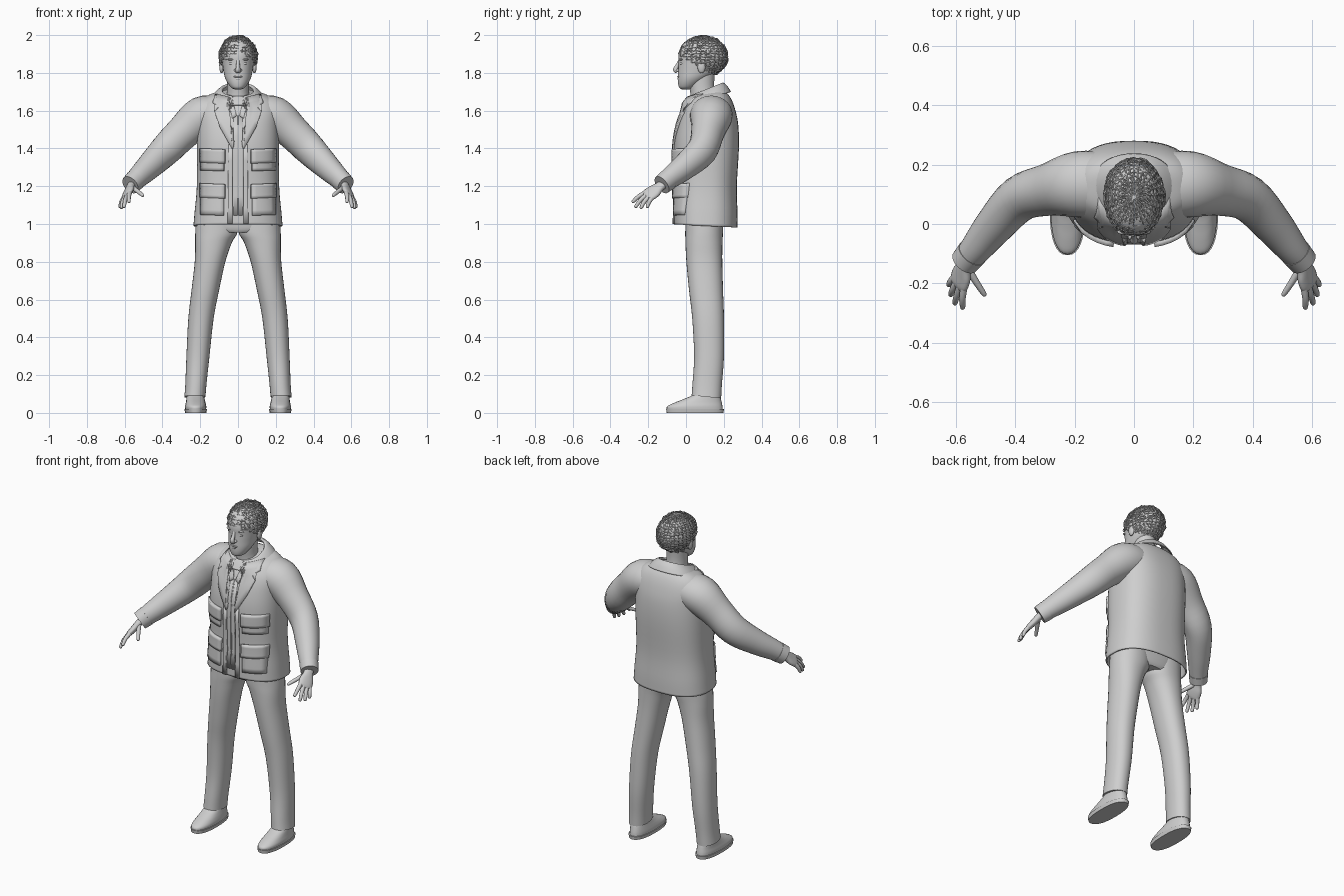
import bpy, bmesh, math, random
from mathutils import Vector
from mathutils.bvhtree import BVHTree

if "Cube" in bpy.data.objects:
    bpy.data.objects.remove(bpy.data.objects["Cube"])

random.seed(4)
GREY = bpy.data.materials.new("light_grey")
GREY.diffuse_color = (0.62, 0.62, 0.62, 1)
GREY.use_nodes = True
GREY.node_tree.nodes["Principled BSDF"].inputs["Base Color"].default_value = GREY.diffuse_color


def finish(name, bm, mirror=False, solid=0, angle=40):
    me = bpy.data.meshes.new(name)
    bm.to_mesh(me)
    bm.free()
    ob = bpy.data.objects.new(name, me)
    bpy.context.collection.objects.link(ob)
    me.materials.append(GREY)
    me.shade_smooth()
    me.set_sharp_from_angle(angle=math.radians(angle))
    if solid:
        m = ob.modifiers.new("thickness", 'SOLIDIFY')
        m.thickness, m.offset = solid, -1
    if mirror:
        ob.modifiers.new("mirror", 'MIRROR').use_mirror_merge = False
    return ob


def spline(rows, n):
    """Catmull-Rom interpolation of section rows."""
    out = []
    for i in range(len(rows) - 1):
        a, b, c, d = (rows[max(0, min(len(rows) - 1, i + k))] for k in (-1, 0, 1, 2))
        for s in range(n):
            t = s / n
            out.append([0.5 * (2 * q + (r - p) * t + (2 * p - 5 * q + 4 * r - w) * t * t
                               + (3 * q - p - 3 * r + w) * t ** 3)
                        for p, q, r, w in zip(a, b, c, d)])
    return out + [list(rows[-1])]


def skin(rings, caps):
    bm = bmesh.new()
    vs = [[bm.verts.new(p) for p in r] for r in rings]
    n = len(vs[0])
    for a, b in zip(vs, vs[1:]):
        for i in range(n):
            bm.faces.new((a[i], a[(i + 1) % n], b[(i + 1) % n], b[i]))
    if caps[0]:
        bm.faces.new(vs[0][::-1])
    if caps[1]:
        bm.faces.new(vs[-1])
    bmesh.ops.recalc_face_normals(bm, faces=bm.faces[:])
    return bm


def oval(n, e):
    for i in range(n):
        c, s = math.cos(2 * math.pi * i / n), math.sin(2 * math.pi * i / n)
        yield math.copysign(abs(c) ** (2 / e), c), math.copysign(abs(s) ** (2 / e), s)


def stack(rows, n=32, e=2.0, steps=4, caps=(True, True)):
    """Upright loft; rows are z, cx, cy, rx, ry, tilt."""
    return skin([[(cx + a * rx, cy + b * ry, z + tilt * b * ry) for a, b in oval(n, e)]
                 for z, cx, cy, rx, ry, tilt in spline(rows, steps)], caps)


def tube(rows, hint=(0, 0, 1), n=20, e=2.0, steps=4):
    """Loft along a path; rows are x, y, z, ru, rv."""
    rows = spline(rows, steps)
    pts = [Vector(r[:3]) for r in rows]
    rings = []
    for i, r in enumerate(rows):
        t = (pts[min(i + 1, len(pts) - 1)] - pts[max(i - 1, 0)]).normalized()
        u = Vector(hint)
        u = (u - t * u.dot(t)).normalized()
        v = t.cross(u)
        rings.append([pts[i] + u * a * r[3] + v * b * r[4] for a, b in oval(n, e)])
    return skin(rings, (True, True))


def ball(name, loc, rad, mirror=False, seg=16):
    bm = bmesh.new()
    bmesh.ops.create_uvsphere(bm, u_segments=seg, v_segments=seg // 2 + 2, radius=1)
    for v in bm.verts:
        v.co = Vector(loc) + Vector(c * r for c, r in zip(v.co, rad))
    return finish(name, bm, mirror)


# Jacket body and collar
torso = stack([(.99, 0, .105, .236, .168, -.05), (1.06, 0, .105, .230, .168, -.03),
               (1.2, 0, .105, .218, .164, 0), (1.4, 0, .108, .218, .172, 0),
               (1.52, 0, .115, .216, .162, 0), (1.6, 0, .122, .215, .14, 0),
               (1.655, 0, .127, .19, .113, .05), (1.685, 0, .122, .145, .09, .15),
               (1.70, 0, .115, .07, .065, .25)], n=56, e=2.5, caps=(False, True))
collar = stack([(1.665, 0, .108, .148, .13, .27), (1.695, 0, .108, .118, .11, .33),
                (1.713, 0, .105, .09, .09, .4), (1.703, 0, .105, .08, .083, .4)],
               n=40, e=2.2, caps=(False, False))
SURF = [BVHTree.FromBMesh(torso), BVHTree.FromBMesh(collar)]
finish("jacket_body", torso, solid=.008)
finish("jacket_collar", collar, solid=.006)


def plate(name, outline, off, mirror=True):
    """Cloth panel laid on the jacket front; outline is x, z points."""
    bm = bmesh.new()
    bm.faces.new([bm.verts.new((x, -1, z)) for x, z in outline])
    bmesh.ops.triangulate(bm, faces=bm.faces[:])
    bmesh.ops.subdivide_edges(bm, edges=bm.edges[:], cuts=4, use_grid_fill=True)
    for v in bm.verts:
        hits = [t.ray_cast(v.co, Vector((0, 1, 0)))[0] for t in SURF]
        ys = [h.y for h in hits if h]
        v.co.y = (min(ys) if ys else SURF[0].find_nearest((v.co.x, .05, v.co.z))[0].y) - off
    bm.normal_update()
    for f in bm.faces:
        if f.normal.y > 0:
            f.normal_flip()
    return finish(name, bm, mirror, solid=off + .004, angle=50)


def rect(x0, x1, z0, z1, slope=0):
    return [(x0, z0), (x1, z0 + slope), (x1, z1 + slope), (x0, z1)]


# Lapels, placket edges, shirt front and pockets
plate("lapel", [(.05, 1.675), (.12, 1.69), (.135, 1.645), (.10, 1.62), (.125, 1.595),
                (.095, 1.51), (.03, 1.395), (.035, 1.5), (.05, 1.6)], .011)
plate("jacket_front_edge", [(.03, 1.0), (.055, 1.0), (.05, 1.42), (.03, 1.42)], .008)
plate("shirt_collar", [(.008, 1.575), (.03, 1.56), (.052, 1.66), (.048, 1.70), (.03, 1.66)], .008)
plate("shirt_front", [(.003, 1.045), (.025, 1.045), (.024, 1.56), (.003, 1.575)], .005)
for label, top in (("upper", 1.395), ("lower", 1.21)):
    low = top - (.115 if label == "upper" else .165)
    plate(label + "_pocket", rect(.075, .20, low, top - .03, .004), .011)
    plate(label + "_pocket_flap", rect(.07, .205, top - .075, top, .006), .018)

# Sleeves and cuffs
finish("sleeve", tube([(.09, .13, 1.585, .09, .11), (.19, .133, 1.568, .108, .112),
                       (.29, .115, 1.485, .092, .088), (.385, .085, 1.39, .085, .078),
                       (.47, -.005, 1.305, .07, .066), (.53, -.08, 1.247, .058, .054),
                       (.562, -.118, 1.215, .05, .046)], n=28), True)
finish("cuff", tube([(.545, -.098, 1.232, .057, .053), (.57, -.128, 1.207, .053, .049)], n=28), True)

# Hands
SPREAD = (-.5, -.78, .37)
finish("palm", tube([(.555, -.105, 1.222, .026, .022), (.57, -.14, 1.197, .028, .019),
                     (.58, -.17, 1.173, .041, .018), (.59, -.2, 1.152, .041, .015),
                     (.594, -.212, 1.143, .03, .008)], SPREAD, e=2.3), True)
fingers = {"index_finger": [(.573, -.215, 1.166), (.578, -.252, 1.145), (.577, -.281, 1.118)],
           "middle_finger": [(.585, -.206, 1.156), (.597, -.242, 1.125), (.603, -.266, 1.092)],
           "ring_finger": [(.595, -.192, 1.149), (.611, -.222, 1.116), (.617, -.238, 1.086)],
           "little_finger": [(.602, -.175, 1.145), (.618, -.195, 1.117), (.624, -.205, 1.09)],
           "thumb": [(.558, -.152, 1.193), (.53, -.198, 1.172), (.505, -.236, 1.152)]}
for name, (a, b, c) in fingers.items():
    tip = tuple(q + (q - p) * .16 for p, q in zip(b, c))
    finish(name, tube([a + (.0125, .0125), b + (.011, .011), c + (.0085, .0085), tip + (.003, .003)],
                      SPREAD, n=12), True)

# Trousers
finish("trouser_hips", stack([(.955, 0, .095, .12, .085, 0), (.985, 0, .096, .2, .097, 0),
                              (1.1, 0, .1, .205, .11, 0)], e=2.4))
finish("trouser_leg", stack([(1.06, .112, .098, .108, .1, 0), (.96, .114, .096, .112, .1, 0),
                             (.9, .13, .095, .097, .098, 0), (.8, .148, .097, .081, .095, 0),
                             (.65, .173, .106, .073, .09, 0), (.5, .196, .117, .067, .084, 0),
                             (.3, .212, .122, .061, .079, 0), (.15, .223, .112, .056, .078, 0),
                             (.085, .228, .108, .056, .078, -.1)], e=2.2), True)

# Shoes
finish("shoe_upper", stack([(.015, .224, .047, .055, .148, 0), (.035, .224, .047, .056, .146, 0),
                            (.055, .224, .065, .052, .124, 0), (.075, .225, .088, .048, .096, 0),
                            (.1, .226, .108, .045, .068, 0), (.15, .226, .112, .043, .06, 0)],
                           e=2.3), True)
finish("shoe_sole", stack([(0, .224, .048, .056, .15, 0), (.02, .224, .048, .06, .153, 0)],
                          e=2.4, steps=1), True)

# Neck and head
finish("neck", stack([(1.6, 0, .1, .075, .075, 0), (1.68, 0, .09, .06, .066, 0),
                      (1.74, 0, .083, .057, .066, 0), (1.82, 0, .085, .06, .07, 0)]))
finish("head", stack([(1.713, 0, 0, .018, .022, 0), (1.722, 0, .004, .036, .04, 0),
                      (1.745, 0, .018, .054, .06, 0), (1.775, 0, .04, .069, .083, 0),
                      (1.81, 0, .062, .077, .104, 0), (1.85, 0, .072, .083, .112, 0),
                      (1.9, 0, .083, .088, .122, 0), (1.95, 0, .088, .077, .105, 0),
                      (1.978, 0, .088, .045, .06, 0), (1.985, 0, .088, .008, .01, 0)], e=2.1))
finish("nose", tube([(0, -.034, 1.87, .005, .008), (0, -.046, 1.84, .009, .01),
                     (0, -.055, 1.818, .014, .013), (0, -.046, 1.806, .01, .015)],
                    (0, 1, 0), n=12), angle=60)
ball("nostril", (.012, -.042, 1.813), (.009, .011, .008), True)
ball("upper_lip", (0, -.036, 1.78), (.025, .011, .006))
ball("lower_lip", (0, -.034, 1.769), (.021, .011, .007))
ball("eye", (.033, -.021, 1.849), (.015, .012, .008), True)
ball("brow", (.035, -.026, 1.871), (.022, .01, .006), True)
ball("ear", (.087, .082, 1.832), (.012, .021, .034), True)


# Hair: solid cap below a tangled lattice of curls
def hair(name, rad, seg, rings, jitter):
    bm = bmesh.new()
    bmesh.ops.create_uvsphere(bm, u_segments=seg, v_segments=rings, radius=1)
    for v in bm.verts:
        k = 1 + random.uniform(-jitter, jitter)
        v.co = Vector((v.co.x * rad[0] * k, .09 + v.co.y * rad[1] * k, 1.885 + v.co.z * rad[2] * k))
        v.co += Vector([random.uniform(-jitter, jitter) * .09 for _ in range(3)])
    off = [f for f in bm.faces
           if f.calc_center_median().z < 1.876 - .55 * f.calc_center_median().y]
    bmesh.ops.delete(bm, geom=off, context='FACES')
    return finish(name, bm)


hair("hair_cap", (.097, .126, .105), 32, 20, .01)
for i in range(2):
    curls = hair("hair_curls", (.102 - .003 * i, .13 - .003 * i, .111 - .003 * i), 30, 22, .035)
    w = curls.modifiers.new("strands", 'WIREFRAME')
    w.thickness = .005
